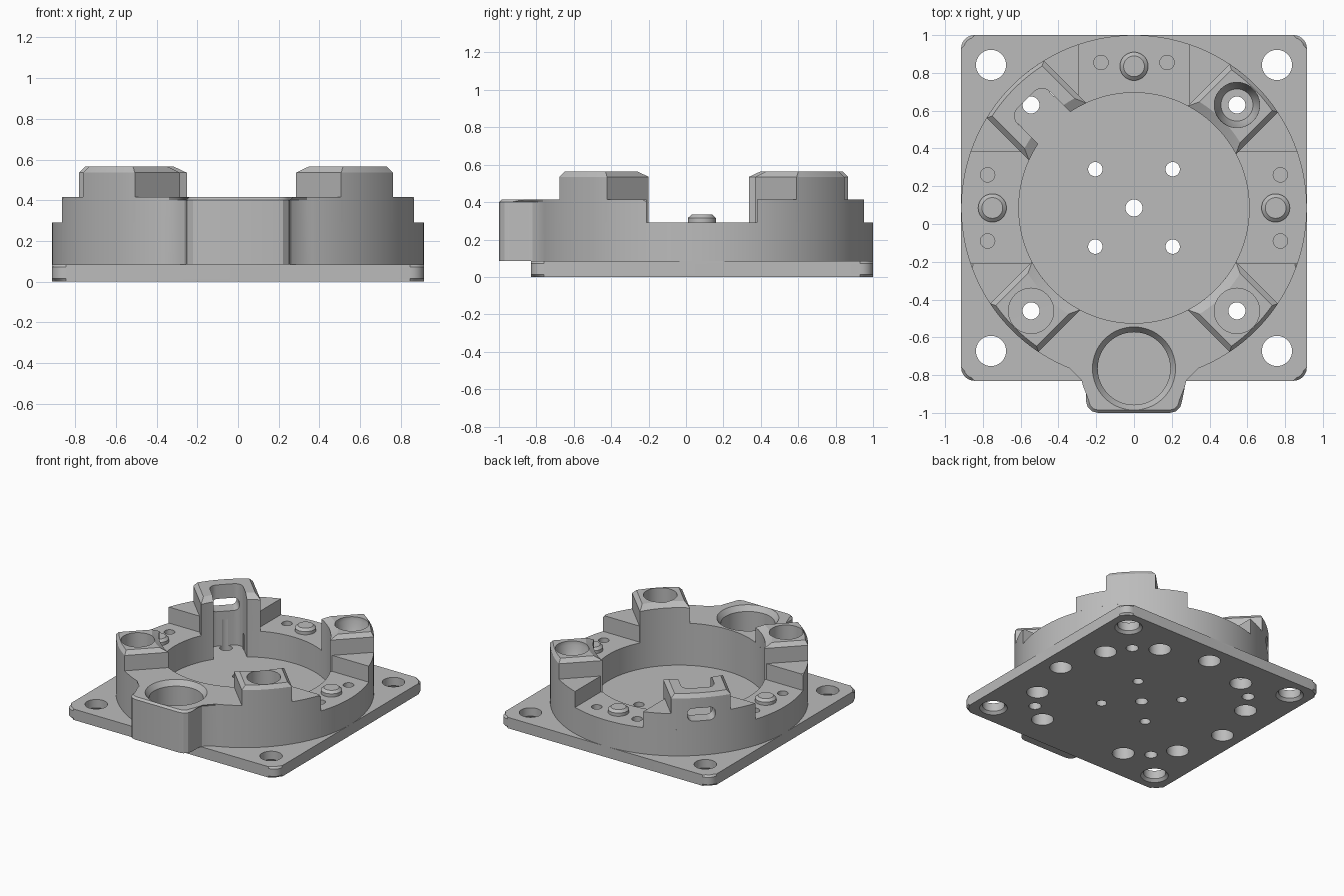
import bpy, bmesh
from math import sin, cos, pi, sqrt, radians, atan2
from mathutils import Matrix

if "Cube" in bpy.data.objects:
    bpy.data.objects.remove(bpy.data.objects["Cube"])

CENTRE = Matrix.Translation((0, 0.085, 0))   # axis of the round housing
OUT, INN = 0.915, 0.61                       # housing radii
BASE, LOW, MID, TOP = 0.085, 0.29, 0.415, 0.565
CHORD = 0.295                                # where the raised steps begin

grey = bpy.data.materials.new("machined_grey")
grey.use_nodes = True
grey.diffuse_color = (0.5, 0.5, 0.5, 1)
grey.node_tree.nodes["Principled BSDF"].inputs["Base Color"].default_value = (0.5, 0.5, 0.5, 1)


def turned(deg):
    return CENTRE @ Matrix.Rotation(radians(deg), 4, 'Z')


def finish(name, bm, matrix):
    bmesh.ops.recalc_face_normals(bm, faces=bm.faces)
    bm.transform(matrix)
    if matrix.determinant() < 0:
        bmesh.ops.reverse_faces(bm, faces=bm.faces)
    mesh = bpy.data.meshes.new(name)
    bm.to_mesh(mesh)
    bm.free()
    mesh.materials.append(grey)
    obj = bpy.data.objects.new(name, mesh)
    bpy.context.collection.objects.link(obj)
    return obj


def add_loft(bm, loops):
    """Skin a stack of equal loops of 3D points and cap both ends."""
    rings = [[bm.verts.new(p) for p in loop] for loop in loops]
    n = len(rings[0])
    for a, b in zip(rings, rings[1:]):
        for i in range(n):
            j = (i + 1) % n
            bm.faces.new((a[i], a[j], b[j], b[i]))
    bm.faces.new(rings[0][::-1])
    bm.faces.new(rings[-1])


def prism(name, outline, z0, z1, matrix=CENTRE, chamfer=0, both=False, keep=lambda p: True):
    bm = bmesh.new()
    add_loft(bm, [[(x, y, z) for x, y in outline] for z in (z0, z1)])
    if chamfer:
        edges = []
        for e in bm.edges:
            za, zb = (v.co.z for v in e.verts)
            mid = (e.verts[0].co + e.verts[1].co) / 2
            if abs(za - zb) < 1e-5 and (both or za > (z0 + z1) / 2) and keep(mid):
                edges.append(e)
        bmesh.ops.bevel(bm, geom=edges, offset=chamfer, segments=1, affect='EDGES')
    return finish(name, bm, matrix)


def add_lathe(bm, profile, x, y, n=40):
    """Round solid from (radius, height) pairs."""
    add_loft(bm, [[(x + r * cos(2 * pi * i / n), y + r * sin(2 * pi * i / n), z)
                   for i in range(n)] for r, z in profile])


def arc(r, a0, a1, n, cx=0, cy=0):
    return [(cx + r * cos(a0 + (a1 - a0) * i / n), cy + r * sin(a0 + (a1 - a0) * i / n))
            for i in range(n + 1)]


def rounded_rect(hx, hy, r, cx=0, cy=0):
    pts = []
    for k, (sx, sy) in enumerate(((1, 1), (-1, 1), (-1, -1), (1, -1))):
        pts += arc(r, k * pi / 2, (k + 1) * pi / 2, 6, cx + sx * (hx - r), cy + sy * (hy - r))
    return pts


def carve(obj, cutters):
    for c in cutters:
        mod = obj.modifiers.new("cut", 'BOOLEAN')
        mod.operation, mod.solver, mod.object = 'DIFFERENCE', 'EXACT', c
    deps = bpy.context.evaluated_depsgraph_get()
    mesh = bpy.data.meshes.new_from_object(obj.evaluated_get(deps))
    obj.modifiers.clear()
    obj.data = mesh


# Mounting plate
plate = prism("mounting_plate", rounded_rect(OUT, OUT, 0.07), 0, BASE, chamfer=0.014, both=True)

# Low ring behind the chord
edge = atan2(-CHORD, sqrt(OUT ** 2 - CHORD ** 2))
low_ring = prism("low_ring", arc(OUT, edge, pi - edge, 110), BASE, LOW)

# Raised front block with the socket boss
half = arc(OUT, edge, radians(-68.2), 30)
boss = [(0.29, -0.88), (0.264, -0.905), (0.255, -0.94), (0.255, -1.02),
        (0.245, -1.055), (0.222, -1.077), (0.19, -1.085)]
half += boss
front_block = prism("front_block", half + [(-x, y) for x, y in reversed(half)], BASE, MID,
                    chamfer=0.015, keep=lambda p: p.y < -CHORD - 0.001)

# Raised back steps
step_end = sqrt(OUT ** 2 - CHORD ** 2)
back_steps = []
for side, s in (("left", 1), ("right", -1)):
    pts = [(CHORD, CHORD)] + arc(OUT, atan2(CHORD, step_end), atan2(step_end, CHORD), 36)
    back_steps.append(prism("back_step_" + side, pts, LOW, MID,
                            CENTRE @ Matrix.Scale(s, 4, (1, 0, 0))))


# Diagonal posts with chamfered tops
def post(name, deg, w):
    def loop(z, half_w, r_out, r_in, n=14):
        us = [half_w * (2 * i / n - 1) for i in range(n + 1)]
        return ([(sqrt(r_out ** 2 - u * u), u, z) for u in us] +
                [(sqrt(r_in ** 2 - u * u), u, z) for u in reversed(us)])
    bm = bmesh.new()
    add_loft(bm, [loop(LOW, w, OUT, INN), loop(TOP - 0.03, w, OUT, INN),
                  loop(TOP, w - 0.028, OUT - 0.02, INN + 0.05)])
    return finish(name, bm, turned(deg))


posts = [post("front_left_post", -45, 0.18), post("front_right_post", -135, 0.18),
         post("back_left_post", 45, 0.18), post("back_right_post", 135, 0.215)]

# Locating pegs on the low ring
pegs = []
for name, x, y in (("left", 0.75, 0), ("right", -0.75, 0), ("back", 0, 0.75)):
    bm = bmesh.new()
    add_lathe(bm, [(0.075, LOW - 0.01), (0.075, LOW + 0.025), (0.055, LOW + 0.043)], x, y)
    pegs.append(finish(name + "_peg", bm, CENTRE))

# Cutter: all round holes
bm = bmesh.new()
for sx in (1, -1):
    for sy in (1, -1):
        add_lathe(bm, [(0.11, -0.01), (0.08, 0.02), (0.08, 0.2)], sx * 0.757, sy * 0.757)
        add_lathe(bm, [(0.038, -0.1), (0.038, 0.2)], sx * 0.205, sy * 0.205)
        shaft = [(0.045, -0.1), (0.045, 0.45)]
        if sy < 0:
            shaft += [(0.12, 0.451), (0.12, 0.7)]
        elif sx > 0:
            shaft += [(0.085, 0.451), (0.12, TOP - 0.03), (0.12, 0.7)]
        add_lathe(bm, shaft, sx * 0.545, sy * 0.545)
    for sy in (1, -1):
        add_lathe(bm, [(0.038, LOW - 0.06), (0.038, 0.4)], sx * 0.775, sy * 0.175)
    add_lathe(bm, [(0.038, LOW - 0.06), (0.038, 0.4)], sx * 0.175, 0.77)
add_lathe(bm, [(0.045, -0.1), (0.045, 0.2)], 0, 0)
for k in range(12):
    if k != 9:
        a = radians(30 * k)
        add_lathe(bm, [(0.08, -0.1), (0.08, 0.2)], 0.76 * cos(a), 0.76 * sin(a))
add_lathe(bm, [(0.192, 0.13), (0.192, 0.375), (0.22, MID), (0.22, 0.6)], 0, -0.85, 64)
holes = finish("hole_cutter", bm, CENTRE)

# Cutters: bore, cable slot and its outer window
bm = bmesh.new()
add_lathe(bm, [(INN, 0.02), (INN, 0.8)], 0, 0, 128)
bore = finish("bore_cutter", bm, CENTRE)
slot = prism("slot_cutter", rounded_rect(0.17, 0.12, 0.06, 0.64), 0.05, 0.8, turned(135))
window = prism("window_cutter", rounded_rect(0.05, 0.1, 0.04, -0.405), 0.7, 1.0,
               turned(135) @ Matrix.Rotation(pi / 2, 4, 'Y'))

carve(plate, [holes])
carve(low_ring, [bore, slot, holes])
carve(front_block, [bore, holes])
carve(back_steps[0], [bore, holes])
carve(back_steps[1], [bore, slot, window, holes])
for p in posts[:3]:
    carve(p, [holes])
carve(posts[3], [slot, window])

for c in (holes, bore, slot, window):
    bpy.data.objects.remove(c)

# Smooth curved walls, keep machined edges crisp
bpy.ops.object.select_all(action='DESELECT')
for o in [plate, low_ring, front_block] + back_steps + posts + pegs:
    o.select_set(True)
    bpy.context.view_layer.objects.active = o
bpy.ops.object.shade_smooth_by_angle(angle=radians(25))
